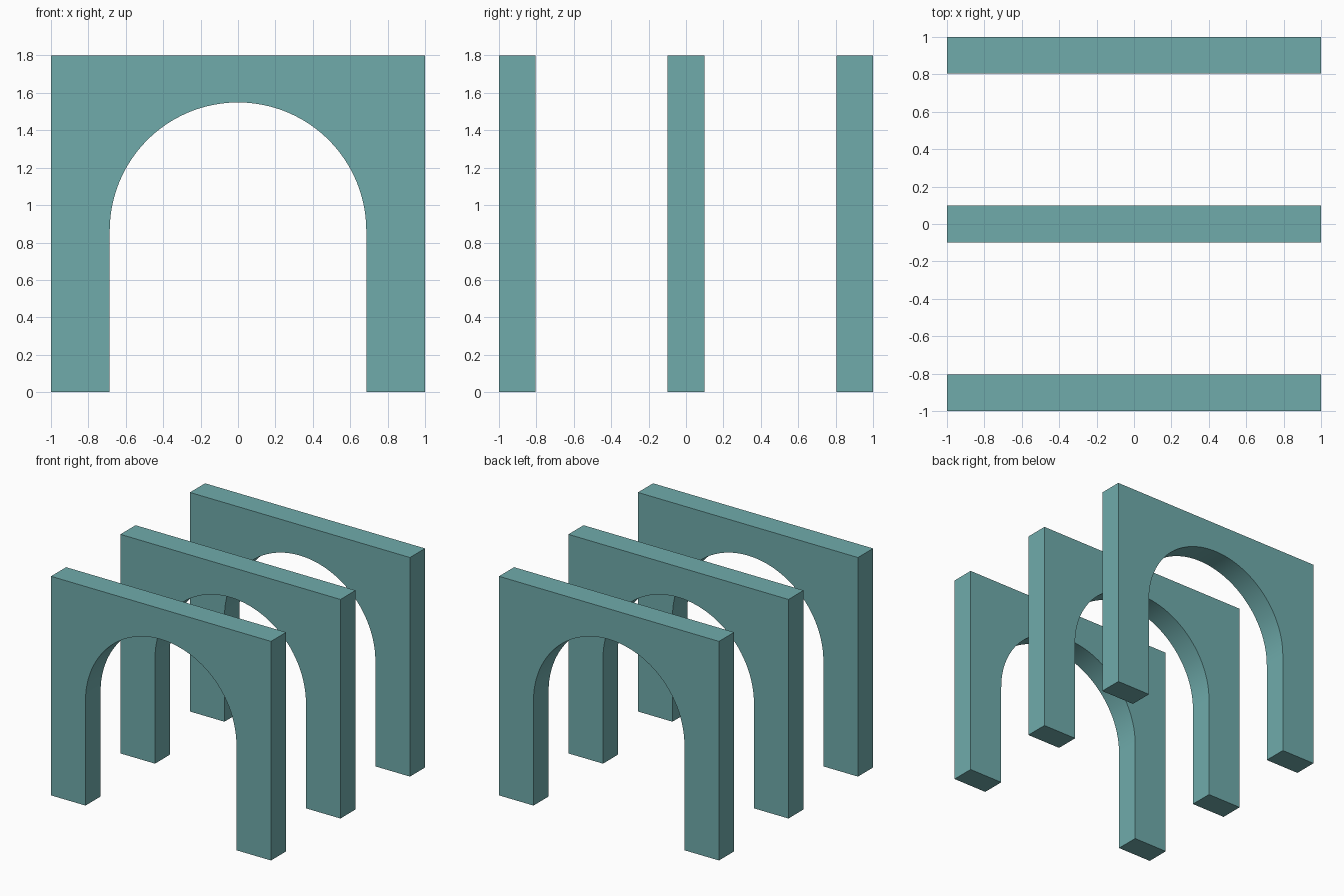
import bpy
import bmesh
from math import sin, cos, pi, radians

if "Cube" in bpy.data.objects:
    bpy.data.objects.remove(bpy.data.objects["Cube"])

HALF_W, HEIGHT, THICK = 1.0, 1.8, 0.196
RADIUS, SPRING = 0.686, 0.863      # arch radius and height where the curve starts
SEGMENTS = 48

teal = bpy.data.materials.new("teal")
teal.diffuse_color = (0.16, 0.41, 0.41, 1)
teal.use_nodes = True
teal.node_tree.nodes["Principled BSDF"].inputs["Base Color"].default_value = teal.diffuse_color


def arch_profile():
    # Outer rectangle, then the round-headed opening from right to left
    pts = [(-RADIUS, 0), (-HALF_W, 0), (-HALF_W, HEIGHT), (HALF_W, HEIGHT),
           (HALF_W, 0), (RADIUS, 0)]
    for i in range(SEGMENTS + 1):
        a = pi * i / SEGMENTS
        pts.append((RADIUS * cos(a), SPRING + RADIUS * sin(a)))
    return pts


def arch_wall(name, y):
    bm = bmesh.new()
    face = bm.faces.new([bm.verts.new((x, -THICK / 2, z)) for x, z in arch_profile()])
    ext = bmesh.ops.extrude_face_region(bm, geom=[face], use_keep_orig=True)
    moved = [g for g in ext["geom"] if isinstance(g, bmesh.types.BMVert)]
    bmesh.ops.translate(bm, verts=moved, vec=(0, THICK, 0))
    bmesh.ops.recalc_face_normals(bm, faces=bm.faces)
    mesh = bpy.data.meshes.new(name)
    bm.to_mesh(mesh)
    bm.free()
    mesh.materials.append(teal)
    obj = bpy.data.objects.new(name, mesh)
    obj.location.y = y
    bpy.context.collection.objects.link(obj)
    # Smooth opening, crisp corners
    bpy.ops.object.select_all(action='DESELECT')
    obj.select_set(True)
    bpy.context.view_layer.objects.active = obj
    bpy.ops.object.shade_smooth_by_angle(angle=radians(30))


# Three identical arch walls, front to back
for name, y in (("front_arch", -1 + THICK / 2), ("middle_arch", 0),
                ("back_arch", 1 - THICK / 2)):
    arch_wall(name, y)
